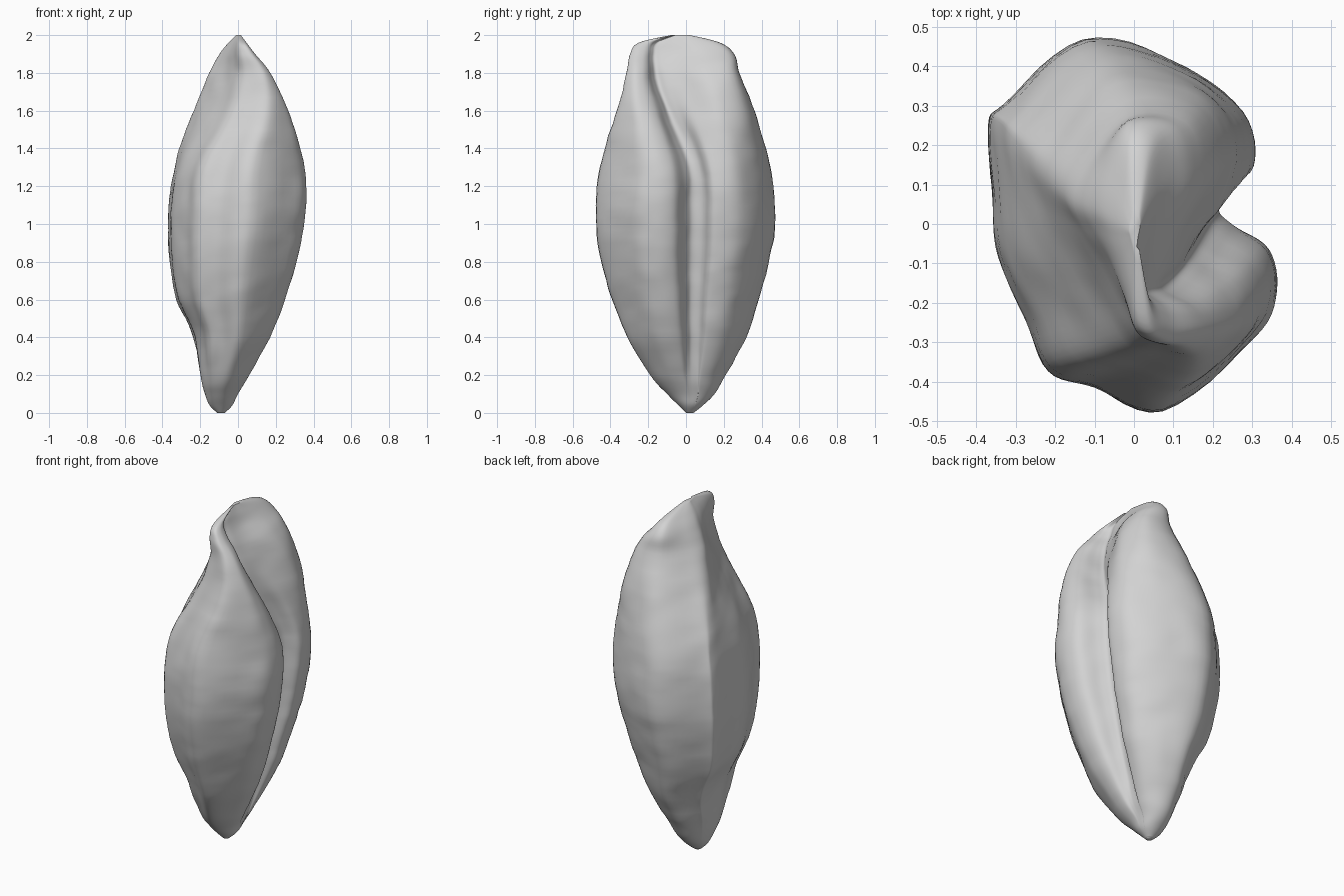
import bpy, bmesh, math
from mathutils import Vector, noise

cube = bpy.data.objects.get("Cube")
if cube:
    bpy.data.objects.remove(cube, do_unlink=True)

# Cross-section at the belly, counter-clockwise from the crease
BELLY = [(.215, .04), (.23, .1), (.305, .155), (.28, .295), (.11, .42), (-.12, .478),
         (-.32, .315), (-.36, .26), (-.35, .08), (-.335, -.08), (-.265, -.24), (-.21, -.37),
         (-.09, -.41), (.08, -.475), (.305, -.29), (.365, -.17), (.345, -.06), (.255, 0)]
# Matching cross-section near the wedge-shaped tip
TIP = [(.025, -.16), (.035, -.12), (.05, -.03), (.085, .11), (.065, .24), (-.02, .255),
       (-.08, .14), (-.1, .05), (-.08, -.02), (-.05, -.1), (-.025, -.18), (0, -.26),
       (.035, -.287), (.07, -.288), (.085, -.26), (.08, -.225), (.065, -.2), (.04, -.18)]
# Outer limits along the grain: z, min x, max x, min y, max y
LIMITS = [(0, -.11, -.07, 0, .04), (.04, -.15, -.03, -.04, .09), (.1, -.175, 0, -.1, .15),
          (.2, -.2, .06, -.19, .21), (.4, -.235, .17, -.31, .32), (.6, -.325, .25, -.39, .385),
          (.8, -.36, .31, -.45, .44), (1, -.37, .35, -.478, .472), (1.2, -.355, .362, -.473, .465),
          (1.4, -.31, .33, -.43, .425), (1.6, -.235, .265, -.365, .36), (1.8, -.15, .17, -.315, .285),
          (1.9, -.1, .09, -.295, .255), (1.96, -.05, .045, -.25, .18), (2, -.01, .015, -.08, .02)]
STEPS = 6


def spline(a, b, c, d, t):
    """Catmull-Rom interpolation of tuples."""
    return [q + t * ((r - p) + t * ((2 * p - 5 * q + 4 * r - s) + t * (3 * (q - r) + s - p))) / 2
            for p, q, r, s in zip(a, b, c, d)]


def normalised(points):
    """Fit points into the square from -1 to 1."""
    for axis in range(2):
        low = min(p[axis] for p in points)
        high = max(p[axis] for p in points)
        for p in points:
            p[axis] = 2 * (p[axis] - low) / (high - low) - 1
    return points


def closed_curve(points):
    n = len(points)
    return normalised([spline(points[i - 1], points[i], points[(i + 1) % n],
                              points[(i + 2) % n], k / STEPS)
                       for i in range(n) for k in range(STEPS)])


def smooth(low, high, value):
    t = max(0, min(1, (value - low) / (high - low)))
    return t * t * (3 - 2 * t)


def mix(a, b, t):
    return [[p[0] + (q[0] - p[0]) * t, p[1] + (q[1] - p[1]) * t] for p, q in zip(a, b)]


belly, tip = closed_curve(BELLY), closed_curve(TIP)
base = [list(Vector(p).normalized()) for p in belly]

# Levels along the length
levels = []
last = len(LIMITS) - 1
for i in range(last):
    a, b, c, d = (LIMITS[max(0, min(last, i + k))] for k in (-1, 0, 1, 2))
    levels += [spline(a, b, c, d, k / STEPS) for k in range(STEPS)]
levels.append(LIMITS[-1])

# Loft the husk
bm = bmesh.new()
rings = []
for z, x0, x1, y0, y1 in levels:
    section = mix(belly, tip, smooth(1.22, 1.93, z))
    section = normalised(mix(base, section, smooth(0, .4, z)))
    ring = []
    for u, v in section:
        ring.append(bm.verts.new(((x0 + x1) / 2 + u * (x1 - x0) / 2,
                                  (y0 + y1) / 2 + v * (y1 - y0) / 2, z)))
    rings.append(ring)
for lower, upper in zip(rings, rings[1:]):
    for i in range(len(lower)):
        j = (i + 1) % len(lower)
        bm.faces.new((lower[i], lower[j], upper[j], upper[i]))
bm.faces.new(rings[0][::-1])
bm.faces.new(rings[-1])

# Faint dents and wrinkles in the husk
bm.normal_update()
for v in bm.verts:
    fade = smooth(0, .3, v.co.z) * smooth(2, 1.8, v.co.z)
    ripple = noise.noise(Vector((v.co.x * 8, v.co.y * 8, v.co.z * 18)))
    v.co += v.normal * (noise.noise(v.co * 7) * .005 + ripple * .003) * fade
mesh = bpy.data.meshes.new("grain_husk")
bm.to_mesh(mesh)
bm.free()
grain = bpy.data.objects.new("grain_husk", mesh)
bpy.context.collection.objects.link(grain)

# Plain pale grey husk
grey = bpy.data.materials.new("pale_grey")
grey.use_nodes = True
grey.diffuse_color = (.65, .65, .65, 1)
shader = next(n for n in grey.node_tree.nodes if n.type == "BSDF_PRINCIPLED")
shader.inputs["Base Color"].default_value = grey.diffuse_color
mesh.materials.append(grey)

bpy.ops.object.select_all(action="DESELECT")
grain.select_set(True)
bpy.context.view_layer.objects.active = grain
bpy.ops.object.shade_smooth_by_angle(angle=math.radians(50))
